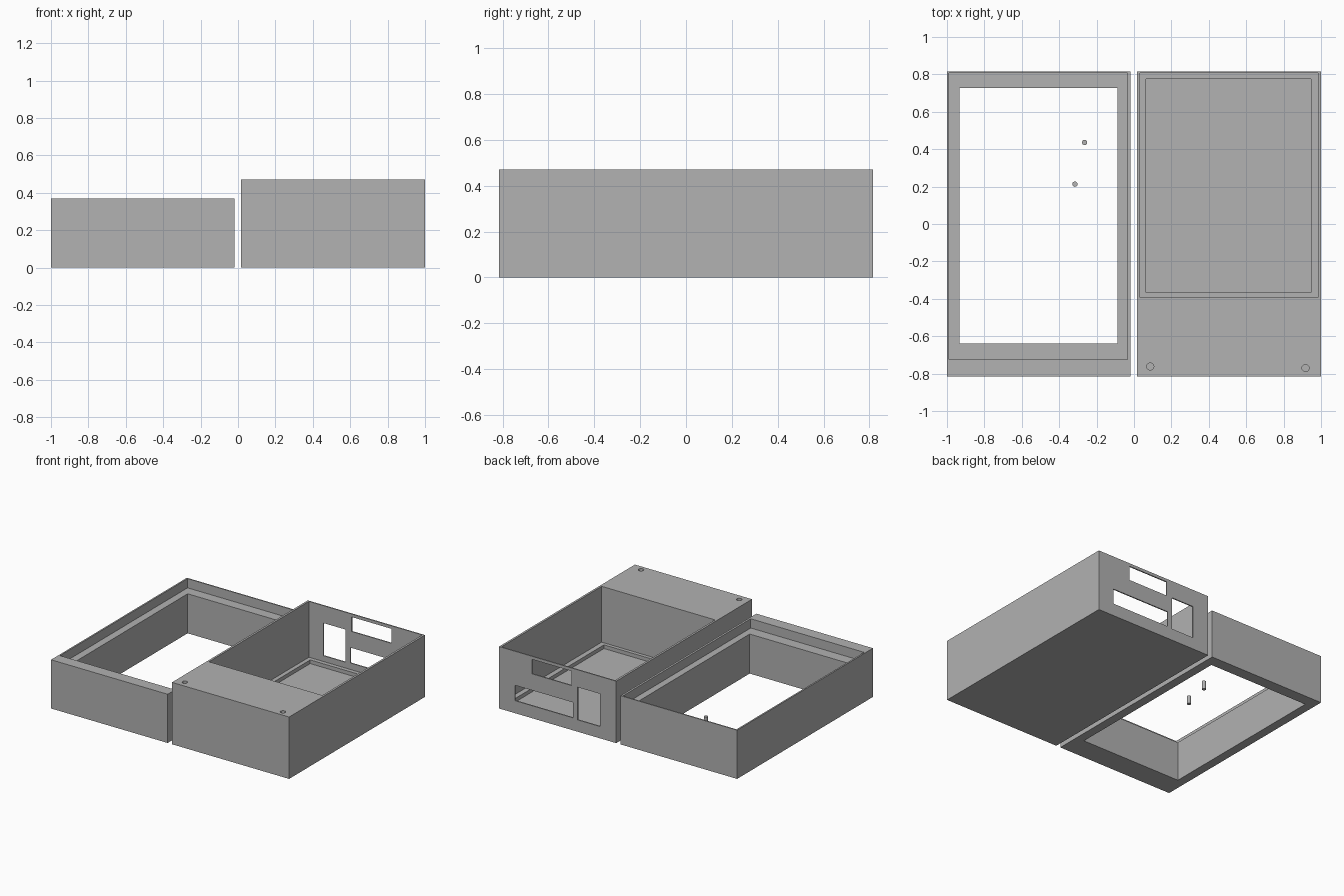
import bpy

if "Cube" in bpy.data.objects:
    bpy.data.objects.remove(bpy.data.objects["Cube"], do_unlink=True)

grey = bpy.data.materials.new("plain grey")
grey.use_nodes = True
colour = (0.445, 0.445, 0.445, 1)
grey.diffuse_color = colour
grey.node_tree.nodes["Principled BSDF"].inputs["Base Color"].default_value = colour


def finish(name):
    obj = bpy.context.object
    obj.name = name
    obj.data.materials.append(grey)
    return obj


def box(name, xs, ys, zs):
    """Box given by its extent along each axis."""
    spans = (xs, ys, zs)
    bpy.ops.mesh.primitive_cube_add(size=1, location=[sum(s) / 2 for s in spans])
    bpy.context.object.scale = [s[1] - s[0] for s in spans]
    bpy.ops.object.transform_apply(location=False, rotation=False, scale=True)
    return finish(name)


def rod(name, x, y, zs, radius):
    bpy.ops.mesh.primitive_cylinder_add(vertices=32, radius=radius, depth=zs[1] - zs[0],
                                        location=(x, y, sum(zs) / 2))
    bpy.ops.object.shade_smooth_by_angle()
    return finish(name)


def cut(target, cutter):
    """Subtract the cutter for good and remove it."""
    mod = target.modifiers.new("cut", 'BOOLEAN')
    mod.operation = 'DIFFERENCE'
    mod.solver = 'EXACT'
    mod.object = cutter
    bpy.context.view_layer.objects.active = target
    bpy.ops.object.modifier_apply(modifier=mod.name)
    bpy.data.objects.remove(cutter, do_unlink=True)


DEPTH = (-0.815, 0.815)
LID_TOP, BASE_TOP, OVER = 0.37, 0.47, 0.6

# Lid frame: open window with a shallow rebate around the top
lid = box("lid_frame", (-1, -0.02), DEPTH, (0, LID_TOP))
cut(lid, box("window", (-0.932, -0.087), (-0.64, 0.727), (-0.1, OVER)))
cut(lid, box("rebate", (-0.988, -0.036), (-0.725, 0.806), (LID_TOP - 0.07, OVER)))

# Loose pins standing inside the window
for i, (x, y) in enumerate([(-0.264, 0.436), (-0.316, 0.213)]):
    rod(f"pin_{i + 1}", x, y, (0, 0.062), 0.014)

# Base box: deep compartment with a stepped floor behind a solid front block
base = box("base_box", (0.016, 1), DEPTH, (0, BASE_TOP))
cut(base, box("compartment", (0.032, 0.984), (-0.394, 0.806), (0.046, OVER)))
cut(base, box("floor_recess", (0.064, 0.946), (-0.367, 0.775), (0.018, OVER)))

# Connector openings through the thin rear wall
for xs, zs in [((0.38, 0.868), (0.095, 0.212)),
               ((0.39, 0.725), (0.337, 0.447)),
               ((0.152, 0.34), (0.09, 0.338))]:
    cut(base, box("port", xs, (0.79, 0.9), zs))

# Screw holes in the front block
for x, y in [(0.087, -0.762), (0.917, -0.77)]:
    cut(base, rod("screw_hole", x, y, (BASE_TOP - 0.07, OVER), 0.019))

for obj in (lid, base):
    bpy.context.view_layer.objects.active = obj
    bpy.ops.object.select_all(action='DESELECT')
    obj.select_set(True)
    bpy.ops.object.shade_smooth_by_angle()
